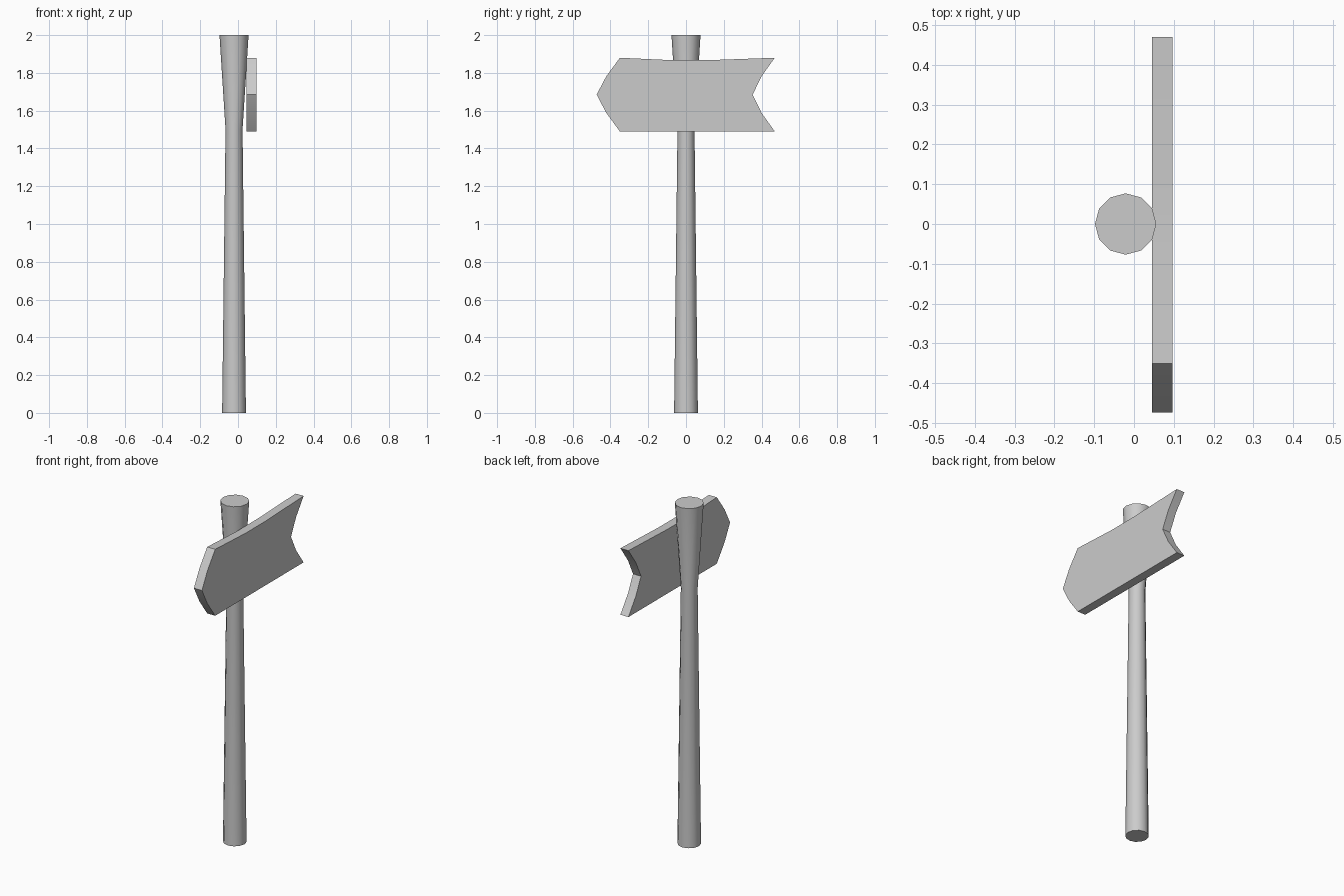
import bpy, bmesh
from math import cos, sin, pi, radians

if "Cube" in bpy.data.objects:
    bpy.data.objects.remove(bpy.data.objects["Cube"])


def finish(bm, name, angle):
    bmesh.ops.recalc_face_normals(bm, faces=bm.faces)
    mesh = bpy.data.meshes.new(name)
    bm.to_mesh(mesh)
    bm.free()
    obj = bpy.data.objects.new(name, mesh)
    bpy.context.collection.objects.link(obj)
    bpy.ops.object.select_all(action='DESELECT')
    obj.select_set(True)
    bpy.context.view_layer.objects.active = obj
    bpy.ops.object.shade_smooth_by_angle(angle=radians(angle))
    return obj


# Post: 12-sided shaft with a narrow neck and flared top
SIDES = 12
bm = bmesh.new()
rings = []
for z, r in [(0, 0.063), (1.5, 0.045), (2.0, 0.077)]:
    rings.append([bm.verts.new((-0.021 + r * cos(2 * pi * i / SIDES),
                                r * sin(2 * pi * i / SIDES), z))
                  for i in range(SIDES)])
for low, high in zip(rings, rings[1:]):
    for i in range(SIDES):
        j = (i + 1) % SIDES
        bm.faces.new((low[i], low[j], high[j], high[i]))
bm.faces.new(rings[0][::-1])
bm.faces.new(rings[-1])
finish(bm, "post", 35)

# Arrow board: (y, z) outline with rounded point, notched tail and sagging top
outline = [(-0.35, 1.49), (0.47, 1.49), (0.4, 1.588), (0.353, 1.685),
           (0.4, 1.782), (0.47, 1.88), (0.11, 1.867), (-0.07, 1.867),
           (-0.35, 1.88), (-0.422, 1.782), (-0.473, 1.685), (-0.422, 1.588)]
bm = bmesh.new()
face = bm.faces.new([bm.verts.new((0.045, y, z)) for y, z in outline])
new = bmesh.ops.extrude_face_region(bm, geom=[face])["geom"]
bmesh.ops.translate(bm, vec=(0.052, 0, 0),
                    verts=[v for v in new if isinstance(v, bmesh.types.BMVert)])
finish(bm, "arrow_board", 30)
